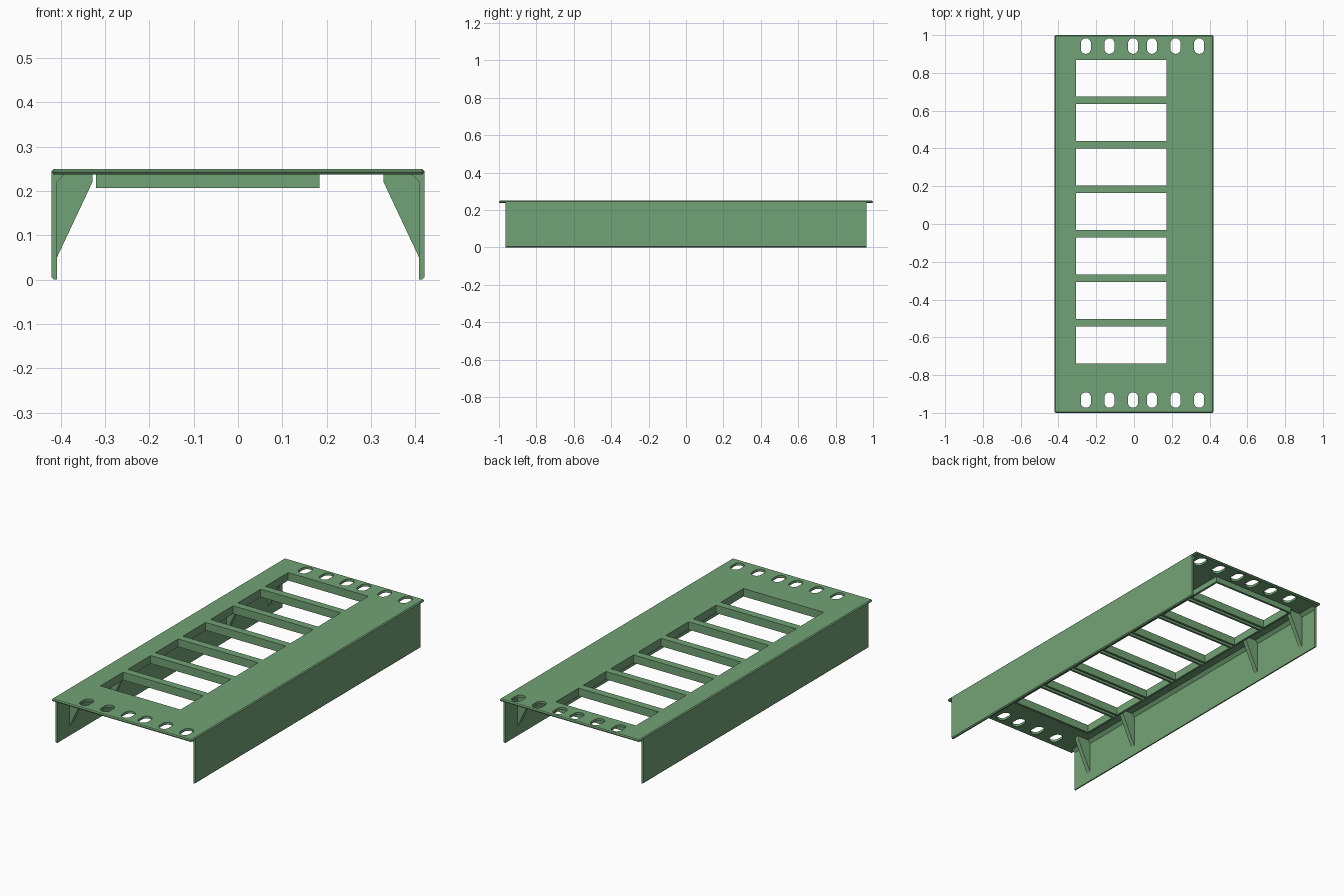
import bpy, bmesh
from mathutils import Matrix, Vector

cube = bpy.data.objects.get("Cube")
if cube:
    bpy.data.objects.remove(cube, do_unlink=True)

GREEN = (0.171, 0.361, 0.181, 1.0)
green = bpy.data.materials.new("muted_green")
green.use_nodes = True
green.diffuse_color = GREEN
green.node_tree.nodes["Principled BSDF"].inputs["Base Color"].default_value = GREEN

HALF_W, THICK, TOP, UNDER = 0.42, 0.012, 0.25, 0.237
WALL_Y, CHAMFER = 0.965, 0.005
WIN_X0, WIN_X1, WIN_H = -0.308, 0.172, 0.195
WINDOW_YS = [0.772 - 0.2355 * i for i in range(7)]
SLOT_XS = (-0.255, -0.13, -0.005, 0.095, 0.22, 0.345)


def finish(name, bm):
    bmesh.ops.recalc_face_normals(bm, faces=bm.faces)
    mesh = bpy.data.meshes.new(name)
    bm.to_mesh(mesh)
    bm.free()
    mesh.materials.append(green)
    ob = bpy.data.objects.new(name, mesh)
    bpy.context.collection.objects.link(ob)
    return ob


def add_box(bm, lo, hi):
    lo, hi = Vector(lo), Vector(hi)
    mat = Matrix.Translation((lo + hi) / 2) @ Matrix.Diagonal((*(hi - lo), 1))
    return bmesh.ops.create_cube(bm, size=1, matrix=mat)["verts"]


def add_prism(bm, points, offset):
    face = bm.faces.new([bm.verts.new(p) for p in points])
    ext = bmesh.ops.extrude_face_region(bm, geom=[face], use_keep_orig=True)
    moved = [v for v in ext["geom"] if isinstance(v, bmesh.types.BMVert)]
    bmesh.ops.translate(bm, verts=moved, vec=offset)


def cut(target, cutter):
    mod = target.modifiers.new("cut", 'BOOLEAN')
    mod.operation, mod.solver, mod.object = 'DIFFERENCE', 'EXACT', cutter
    deps = bpy.context.evaluated_depsgraph_get()
    target.data = bpy.data.meshes.new_from_object(target.evaluated_get(deps))
    target.modifiers.clear()
    bpy.data.objects.remove(cutter, do_unlink=True)


# Top plate with chamfered edges
bm = bmesh.new()
add_box(bm, (-HALF_W, -1, UNDER), (HALF_W, 1, TOP))
bmesh.ops.bevel(bm, geom=bm.edges[:], offset=CHAMFER, segments=1, affect='EDGES')
plate = finish("top_plate", bm)

# Window and rounded slot openings
bm = bmesh.new()
for y in WINDOW_YS:
    add_box(bm, (WIN_X0, y - WIN_H / 2, 0.1), (WIN_X1, y + WIN_H / 2, 0.4))
for y in (0.942, -0.932):
    for x in SLOT_XS:
        made = bmesh.ops.create_cone(bm, cap_ends=True, segments=24, radius1=0.027, radius2=0.027,
                                     depth=0.2, matrix=Matrix.Translation((x, y, TOP)) @ Matrix.Rotation(0.1309, 4, 'Z'))
        for v in made["verts"]:
            v.co.y += 0.014 if v.co.y > y else -0.014
holes = finish("opening_cutter", bm)
holes.hide_render = True
cut(plate, holes)

# Frames hanging below each window
for i, y in enumerate(WINDOW_YS):
    bm = bmesh.new()
    h, z0, z1 = WIN_H / 2, 0.207, UNDER + 0.002
    for side in (-1, 1):
        ya, yb = sorted((y + side * h, y + side * (h + THICK)))
        add_box(bm, (WIN_X0 - THICK, ya, z0), (WIN_X1 + THICK, yb, z1))
    add_box(bm, (WIN_X0 - THICK, y - h, z0), (WIN_X0, y + h, z1))
    add_box(bm, (WIN_X1, y - h, z0), (WIN_X1 + THICK, y + h, z1))
    finish(f"window_frame_{i + 1}", bm)

# Side walls, corner fillets and gussets
inner = HALF_W - THICK
for name, s in (("left", 1), ("right", -1)):
    bm = bmesh.new()
    c = CHAMFER
    wall = [(inner, 0), (HALF_W - c, 0), (HALF_W, c), (HALF_W, TOP - c), (inner, TOP - c)]
    add_prism(bm, [(s * x, -WALL_Y, z) for x, z in wall], (0, 2 * WALL_Y, 0))
    finish(f"{name}_side_wall", bm)

    bm = bmesh.new()
    fillet = [(inner, UNDER), (inner, UNDER - 0.016), (inner - 0.016, UNDER)]
    add_prism(bm, [(s * x, -WALL_Y, z) for x, z in fillet], (0, 2 * WALL_Y, 0))
    finish(f"{name}_corner_fillet", bm)

    bm = bmesh.new()
    gusset = [(inner, UNDER), (inner, 0.05), (0.328, 0.22), (0.328, UNDER)]
    for y in (-0.85, -0.495, 0.495, 0.85):
        add_prism(bm, [(s * x, y - 0.012, z) for x, z in gusset], (0, 0.024, 0))
    finish(f"{name}_gussets", bm)
